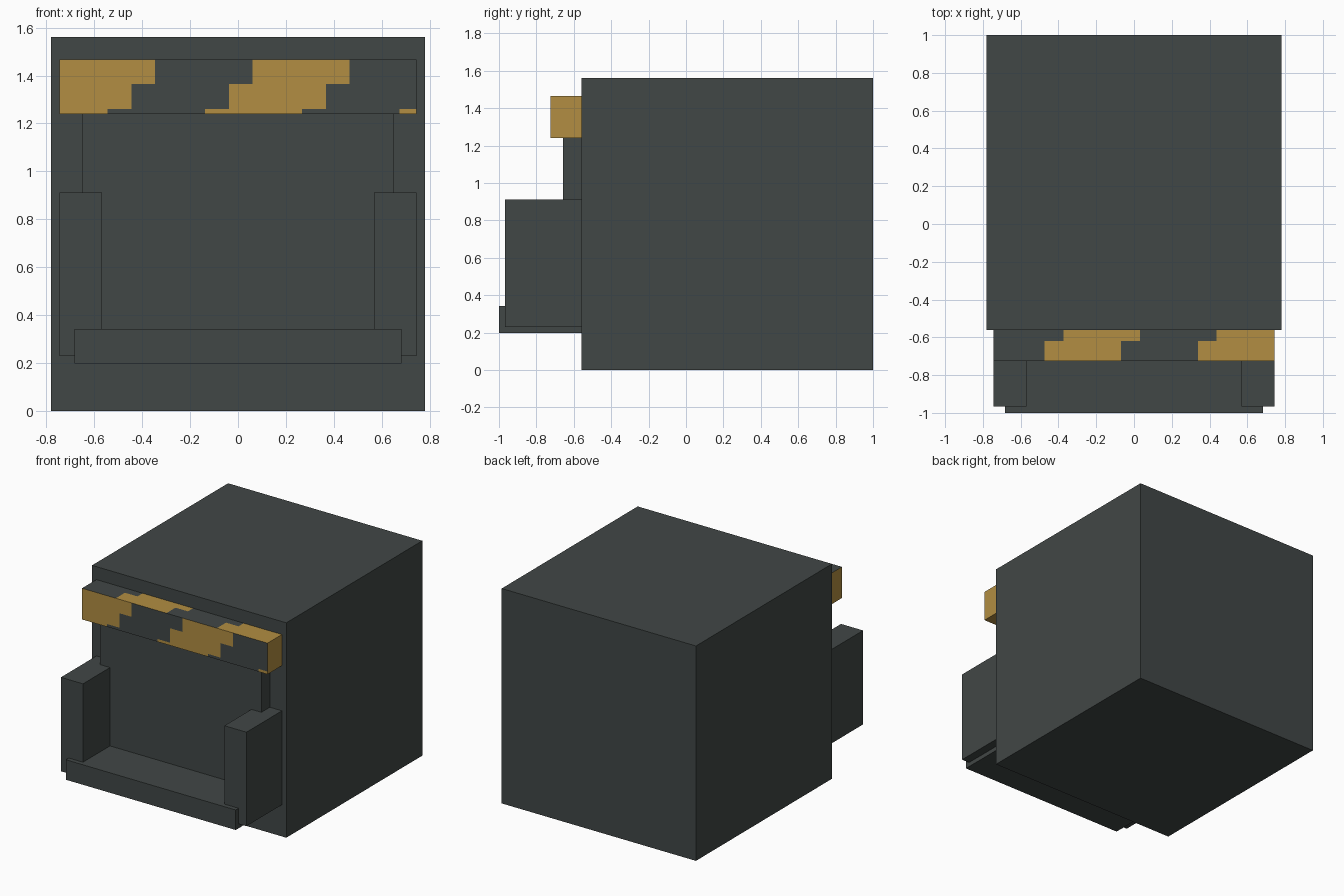
import bpy, bmesh
from mathutils import Vector

if "Cube" in bpy.data.objects:
    bpy.data.objects.remove(bpy.data.objects["Cube"])


def material(name, rgb):
    m = bpy.data.materials.new(name)
    m.diffuse_color = (*rgb, 1)
    m.use_nodes = True
    m.node_tree.nodes["Principled BSDF"].inputs["Base Color"].default_value = m.diffuse_color
    return m


charcoal = material("charcoal", (0.053, 0.063, 0.061))
amber = material("amber", (0.445, 0.270, 0.054))


def box(name, x, y, z):
    """Box from (min, max) ranges on each axis."""
    bm = bmesh.new()
    bmesh.ops.create_cube(bm, size=1)
    for v in bm.verts:
        v.co = Vector([r[0] if c < 0 else r[1] for c, r in zip(v.co, (x, y, z))])
    me = bpy.data.meshes.new(name)
    bm.to_mesh(me)
    bm.free()
    ob = bpy.data.objects.new(name, me)
    bpy.context.collection.objects.link(ob)
    me.materials.append(charcoal)
    return ob


# Main block, door panel, side posts and sill
FRONT = -0.56
box("main_body", (-0.78, 0.78), (FRONT, 1), (0, 1.56))
box("door_panel", (-0.648, 0.648), (-0.657, FRONT), (0.23, 1.24))
box("left_post", (-0.745, -0.568), (-0.967, FRONT), (0.23, 0.912))
box("right_post", (0.568, 0.745), (-0.967, FRONT), (0.23, 0.912))
box("sill", (-0.682, 0.682), (-1, FRONT), (0.198, 0.343))

# Header beam with stepped hazard stripes
header = box("striped_header", (-0.745, 0.745), (-0.725, FRONT), (1.24, 1.466))
header.data.materials.append(amber)
STRIPE = 0.406


def stripe_start(c, n):
    """Where a stripe begins on the row that a face belongs to."""
    if abs(n.z) > 0.5:
        return -0.374 if c.y > -0.62 else -0.474
    return 0.06 if c.z > 1.365 else -0.038 if c.z > 1.26 else -0.138


bm = bmesh.new()
bm.from_mesh(header.data)


def cut(co, no):
    bmesh.ops.bisect_plane(bm, geom=bm.verts[:] + bm.edges[:] + bm.faces[:],
                           plane_co=co, plane_no=no)


for z in (1.365, 1.26):
    cut((0, 0, z), (0, 0, 1))
cut((0, -0.62, 0), (0, 1, 0))
for start in (0.06, -0.038, -0.138, -0.374, -0.474):
    for k in range(-3, 4):
        x = start + k * STRIPE
        if abs(x) < 0.744:
            cut((x, 0, 0), (1, 0, 0))
bm.normal_update()
for f in bm.faces:
    c = f.calc_center_median()
    phase = (c.x - stripe_start(c, f.normal)) % (2 * STRIPE)
    f.material_index = 1 if abs(f.normal.x) > 0.5 or phase < STRIPE else 0
bm.to_mesh(header.data)
bm.free()
